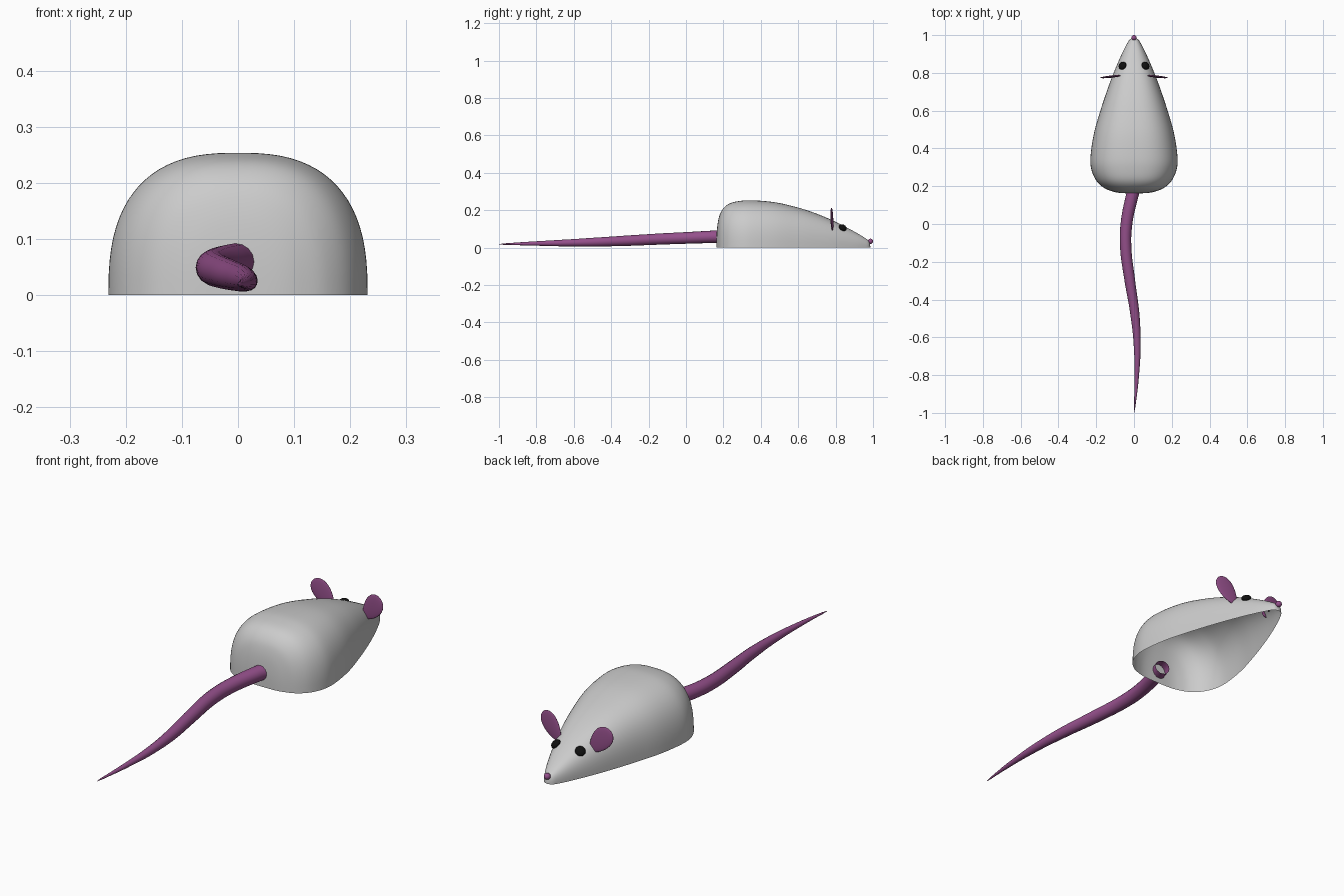
import bpy, bmesh, math
from mathutils import Vector, Matrix

if "Cube" in bpy.data.objects:
    bpy.data.objects.remove(bpy.data.objects["Cube"])


def material(name, color):
    m = bpy.data.materials.new(name)
    m.diffuse_color = color
    m.use_nodes = True
    m.node_tree.nodes["Principled BSDF"].inputs["Base Color"].default_value = m.diffuse_color
    return m


PINK = material("pink", (0.30, 0.08, 0.26, 1))
BLACK = material("black", (0.005, 0.005, 0.005, 1))


def finish(name, bm, mat=None):
    bmesh.ops.recalc_face_normals(bm, faces=bm.faces[:])
    for f in bm.faces:
        f.smooth = True
    me = bpy.data.meshes.new(name)
    bm.to_mesh(me)
    bm.free()
    ob = bpy.data.objects.new(name, me)
    bpy.context.collection.objects.link(ob)
    if mat:
        me.materials.append(mat)
    return ob


def catmull(pts, steps):
    pts = [Vector(p) for p in pts]
    ext = [2 * pts[0] - pts[1]] + pts + [2 * pts[-1] - pts[-2]]
    out = []
    for i in range(1, len(ext) - 2):
        a, b, c, d = ext[i - 1:i + 3]
        for k in range(steps):
            t = k / steps
            out.append(0.5 * (2 * b + (c - a) * t + (2 * a - 5 * b + 4 * c - d) * t * t
                              + (3 * b - a - 3 * c + d) * t ** 3))
    return out + [pts[-1]]


# Body: open-bottomed shell, stations of (y, half width, height)
stations = [(0.162, 0.003, 0.003), (0.164, 0.07, 0.08), (0.173, 0.115, 0.15), (0.192, 0.16, 0.20),
            (0.23, 0.20, 0.235), (0.29, 0.226, 0.250), (0.36, 0.23, 0.253), (0.48, 0.212, 0.242),
            (0.60, 0.178, 0.214), (0.70, 0.145, 0.181), (0.80, 0.108, 0.138), (0.90, 0.065, 0.086),
            (0.955, 0.037, 0.053), (0.978, 0.021, 0.034), (0.986, 0.003, 0.005)]
N, POWER = 40, 2.6
bm = bmesh.new()
rows = []
for y, w, h in catmull(stations, 5):
    row = []
    for i in range(N + 1):
        a = math.pi * i / N
        c, s = math.cos(a), max(math.sin(a), 0)
        x = math.copysign(abs(c) ** (2 / POWER), c) if i * 2 != N else 0
        z = s ** (2 / POWER) if 0 < i < N else 0
        row.append(bm.verts.new((w * x, y, h * z)))
    rows.append(row)
for r0, r1 in zip(rows, rows[1:]):
    for i in range(N):
        bm.faces.new((r0[i], r0[i + 1], r1[i + 1], r1[i]))
bm.faces.new(rows[0])
bm.faces.new(rows[-1][::-1])
body = finish("body", bm)
# make sure the shell faces outward
top = max(body.data.polygons, key=lambda p: p.center.z)
if top.normal.z < 0:
    body.data.flip_normals()

# Tail: tapered tube along a wavy path, (x, y, z, radius), open at the base
path = [(0.005, 0.20, 0.060, 0.033), (-0.012, 0.14, 0.058, 0.033), (-0.040, 0.0, 0.052, 0.031),
        (-0.044, -0.12, 0.047, 0.030), (-0.022, -0.30, 0.038, 0.028), (0.005, -0.48, 0.030, 0.024),
        (0.017, -0.65, 0.025, 0.018), (0.014, -0.82, 0.022, 0.011), (0.003, -0.97, 0.019, 0.004),
        (0.0, -1.0, 0.018, 0.001)]
curve = bpy.data.curves.new("tail", 'CURVE')
curve.dimensions = '3D'
curve.bevel_depth = 1.0
curve.bevel_resolution = 6
curve.resolution_u = 8
sp = curve.splines.new('BEZIER')
sp.bezier_points.add(len(path) - 1)
for p, (x, y, z, r) in zip(sp.bezier_points, path):
    p.co = (x, y, z)
    p.radius = r
    p.handle_left_type = p.handle_right_type = 'AUTO'
curve.materials.append(PINK)
tail = bpy.data.objects.new("tail", curve)
bpy.context.collection.objects.link(tail)


def ellipsoid(name, loc, scale, rot, mat, egg=0.0):
    bm = bmesh.new()
    bmesh.ops.create_uvsphere(bm, u_segments=32, v_segments=16, radius=1)
    for v in bm.verts:
        v.co.x *= 1 + egg * v.co.z
        v.co = Vector(v.co[i] * scale[i] for i in range(3))
    bmesh.ops.transform(bm, matrix=Matrix.Translation(loc) @ rot, verts=bm.verts[:])
    return finish(name, bm, mat)


# Ears and eyes, one per side
for side, label in ((-1, "left"), (1, "right")):
    ear_rot = Matrix.Rotation(-side * math.radians(6), 4, 'Z') @ \
        Matrix.Rotation(side * math.radians(38), 4, 'Y')
    ellipsoid(label + "_ear", (side * 0.122, 0.780, 0.150), (0.043, 0.006, 0.070),
              ear_rot, PINK, 0.25)
    normal = Vector((side * 0.5, 0.42, 0.75))
    ellipsoid(label + "_eye", (side * 0.061, 0.838, 0.107), (0.022, 0.022, 0.014),
              normal.to_track_quat('Z', 'Y').to_matrix().to_4x4(), BLACK)

# Nose
ellipsoid("nose", (0, 0.986, 0.034), (0.014, 0.014, 0.014), Matrix.Identity(4), PINK)
